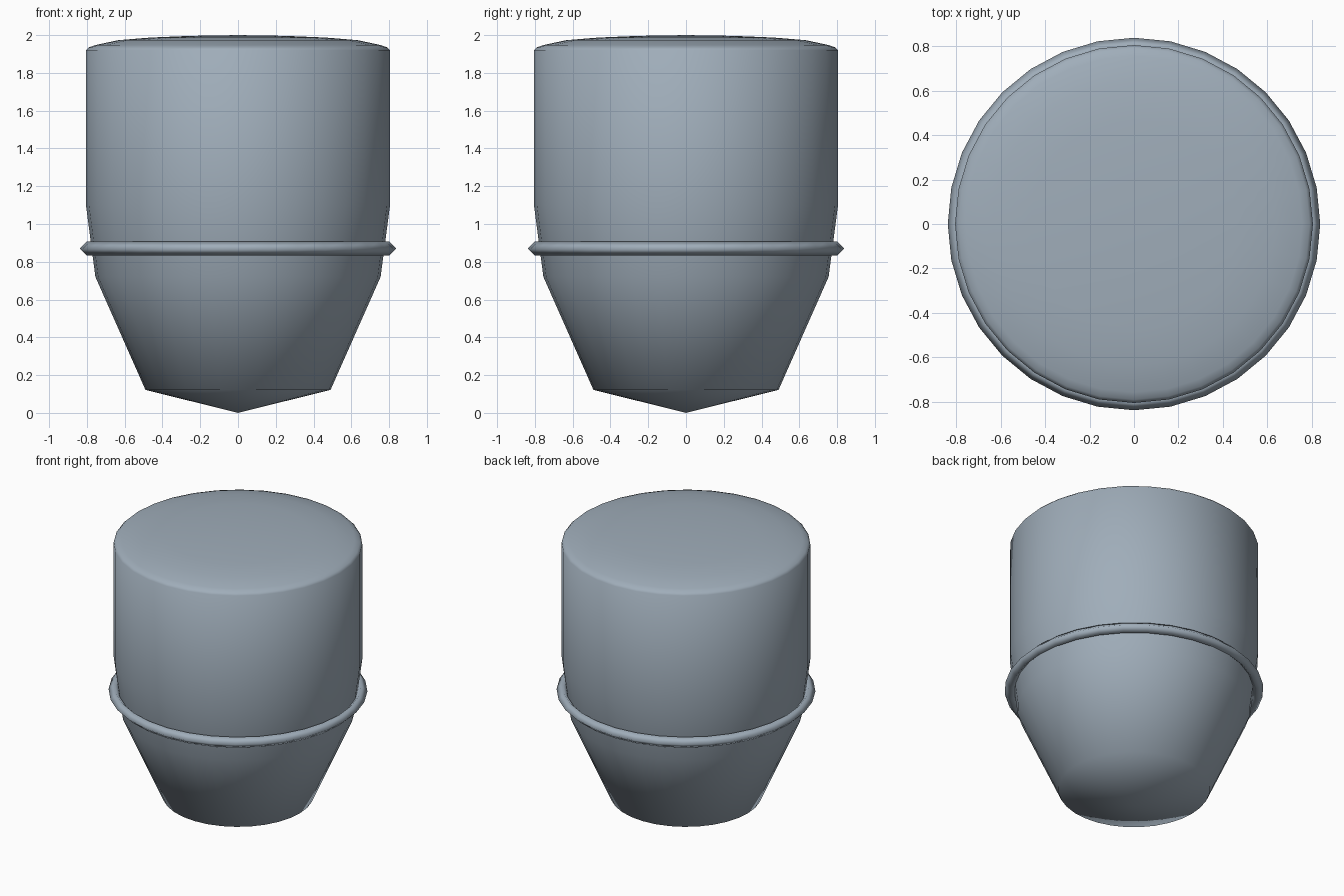
import bpy, bmesh, math

if "Cube" in bpy.data.objects:
    bpy.data.objects.remove(bpy.data.objects["Cube"])

SIDES = 32

mat = bpy.data.materials.new("blue_grey")
mat.diffuse_color = (0.35, 0.42, 0.49, 1)
mat.use_nodes = True
mat.node_tree.nodes["Principled BSDF"].inputs["Base Color"].default_value = mat.diffuse_color


def lathe(name, profile, closed=False):
    """Spin (radius, z) points around z; radius 0 makes a pole, closed joins last to first."""
    bm = bmesh.new()
    rings = []
    for r, z in profile:
        if r == 0:
            rings.append([bm.verts.new((0, 0, z))] * SIDES)
        else:
            rings.append([bm.verts.new((r * math.cos(2 * math.pi * i / SIDES),
                                        r * math.sin(2 * math.pi * i / SIDES), z))
                          for i in range(SIDES)])
    pairs = list(zip(rings, rings[1:]))
    if closed:
        pairs.append((rings[-1], rings[0]))
    for a, b in pairs:
        for i in range(SIDES):
            j = (i + 1) % SIDES
            corners = list(dict.fromkeys((a[i], a[j], b[j], b[i])))
            bm.faces.new(corners).smooth = True
    bmesh.ops.recalc_face_normals(bm, faces=bm.faces[:])
    me = bpy.data.meshes.new(name)
    bm.to_mesh(me)
    bm.free()
    me.materials.append(mat)
    ob = bpy.data.objects.new(name, me)
    bpy.context.collection.objects.link(ob)
    return ob


# Main body: pointed base, tapered lower part, straight wall, slightly domed top
lathe("body", [(0, 0), (0.49, 0.122), (0.755, 0.72), (0.805, 1.1), (0.805, 1.92),
               (0.79, 1.935), (0.757, 1.947), (0.635, 1.973), (0.466, 1.987),
               (0.25, 1.996), (0, 2.0)])

# Band around the taper, diamond cross-section
R, Z, T = 0.8, 0.87, 0.038
lathe("band", [(R + T, Z), (R, Z + T), (R - T, Z), (R, Z - T)], closed=True)
